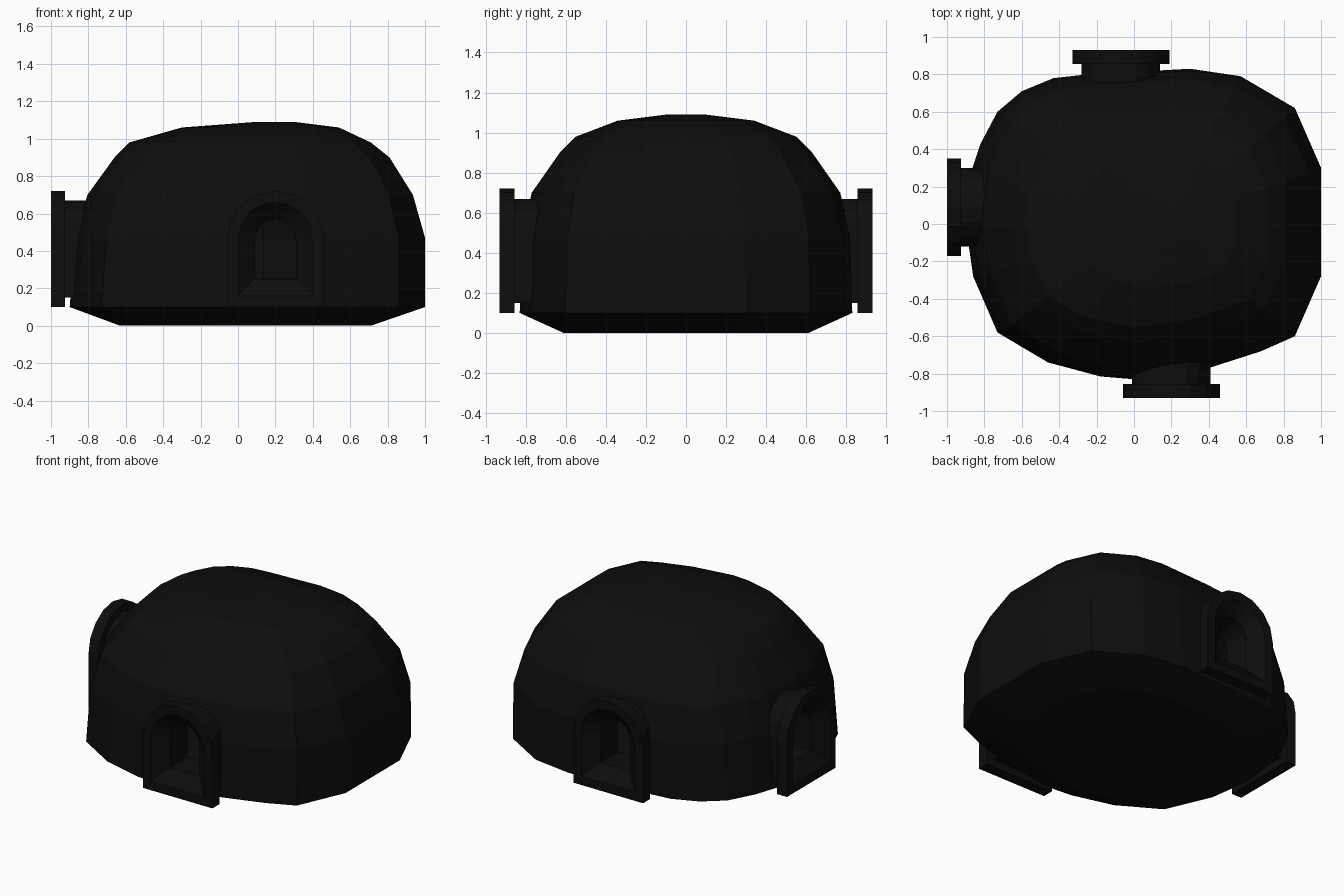
import bpy, bmesh, math
from mathutils import Matrix

old = bpy.data.objects.get("Cube")
if old:
    bpy.data.objects.remove(old)

# Single near-black stone colour
stone = bpy.data.materials.new("black_stone")
stone.use_nodes = True
shade = (0.004, 0.004, 0.004, 1)
stone.diffuse_color = shade
bsdf = next(n for n in stone.node_tree.nodes if n.type == 'BSDF_PRINCIPLED')
bsdf.inputs["Base Color"].default_value = shade


def loft(name, rings, cap_ends=False, close_loop=False):
    """Skin a list of equally long point rings into a flat shaded object."""
    bm = bmesh.new()
    loops = [[bm.verts.new(point) for point in ring] for ring in rings]
    pairs = list(zip(loops, loops[1:]))
    if close_loop:
        pairs.append((loops[-1], loops[0]))
    for first, second in pairs:
        count = len(first)
        for i in range(count):
            j = (i + 1) % count
            bm.faces.new((first[i], first[j], second[j], second[i]))
    if cap_ends:
        bm.faces.new(loops[0])
        bm.faces.new(loops[-1])
    bmesh.ops.recalc_face_normals(bm, faces=bm.faces)
    mesh = bpy.data.meshes.new(name)
    bm.to_mesh(mesh)
    bm.free()
    mesh.materials.append(stone)
    obj = bpy.data.objects.new(name, mesh)
    bpy.context.collection.objects.link(obj)
    return obj


def arch(inset, depth, segments=8):
    """Round-topped doorway outline, facing -y."""
    radius = 0.26 - inset
    bottom = 0.1 + inset
    points = [(-radius, depth, bottom), (radius, depth, bottom)]
    for i in range(segments + 1):
        angle = math.pi * i / segments
        points.append((radius * math.cos(angle), depth, 0.46 + radius * math.sin(angle)))
    return points


# Irregular plan of the dome, at its widest level
plan = [(1, -.28), (1, .3), (.86, .62), (.57, .79), (.3, .83), (-.25, .8),
        (-.43, .78), (-.6, .71), (-.73, .6), (-.82, .43), (-.87, .28),
        (-.9, 0), (-.86, -.28), (-.73, -.58), (-.46, -.74), (-.18, -.815),
        (0, -.83), (.4, -.77), (.68, -.68), (.86, -.6)]

# Dome levels: height, right edge, left edge, half depth
levels = [(0, -.63, .71, .61), (.1, -.9, 1, .83), (.47, -.87, 1, .82),
          (.7, -.805, .935, .77), (.9, -.66, .81, .63), (.98, -.58, .71, .55),
          (1.06, -.3, .54, .34), (1.09, .1, .3, .1)]


def dome_ring(height, low, high, depth):
    middle, half = (low + high) / 2, (high - low) / 2
    return [(middle + (x - 0.05) / 0.95 * half, y / 0.83 * depth, height)
            for x, y in plan]


dome = loft("cave_dome", [dome_ring(*level) for level in levels], cap_ends=True)
shell = dome.modifiers.new("hollow", 'SOLIDIFY')
shell.thickness = 0.08
shell.offset = -1

# Three tunnel mouths: name, turn, sideways shift, distance from centre
portals = [("front_tunnel", 0, 0.2, 0.93),
           ("back_tunnel", math.pi, 0.07, 0.93),
           ("side_tunnel", -math.pi / 2, -0.09, 1.0)]

# Frame and passage section: inset of the arch, depth behind the front face
section = [(0, 0), (0, 0.075), (0.05, 0.075), (0.05, 0.26),
           (0.15, 0.26), (0.15, 0.075), (0.06, 0)]

cutters = []
for name, turn, shift, distance in portals:
    place = Matrix.Rotation(turn, 4, 'Z') @ Matrix.Translation((shift, -distance, 0))
    portal = loft(name, [arch(*step) for step in section], close_loop=True)
    portal.data.transform(place)
    cutter = loft(name + "_cutter", [arch(0.1, 0.05), arch(0.1, 0.4)], cap_ends=True)
    cutter.data.transform(place)
    cutter.hide_render = True
    cutters.append(cutter)
    hole = dome.modifiers.new(name + "_hole", 'BOOLEAN')
    hole.operation = 'DIFFERENCE'
    hole.solver = 'EXACT'
    hole.object = cutter

# Bake the openings into the dome and drop the cutters
bpy.context.view_layer.update()
graph = bpy.context.evaluated_depsgraph_get()
carved = bpy.data.meshes.new_from_object(dome.evaluated_get(graph))
dome.modifiers.clear()
dome.data = carved
for cutter in cutters:
    bpy.data.objects.remove(cutter)
